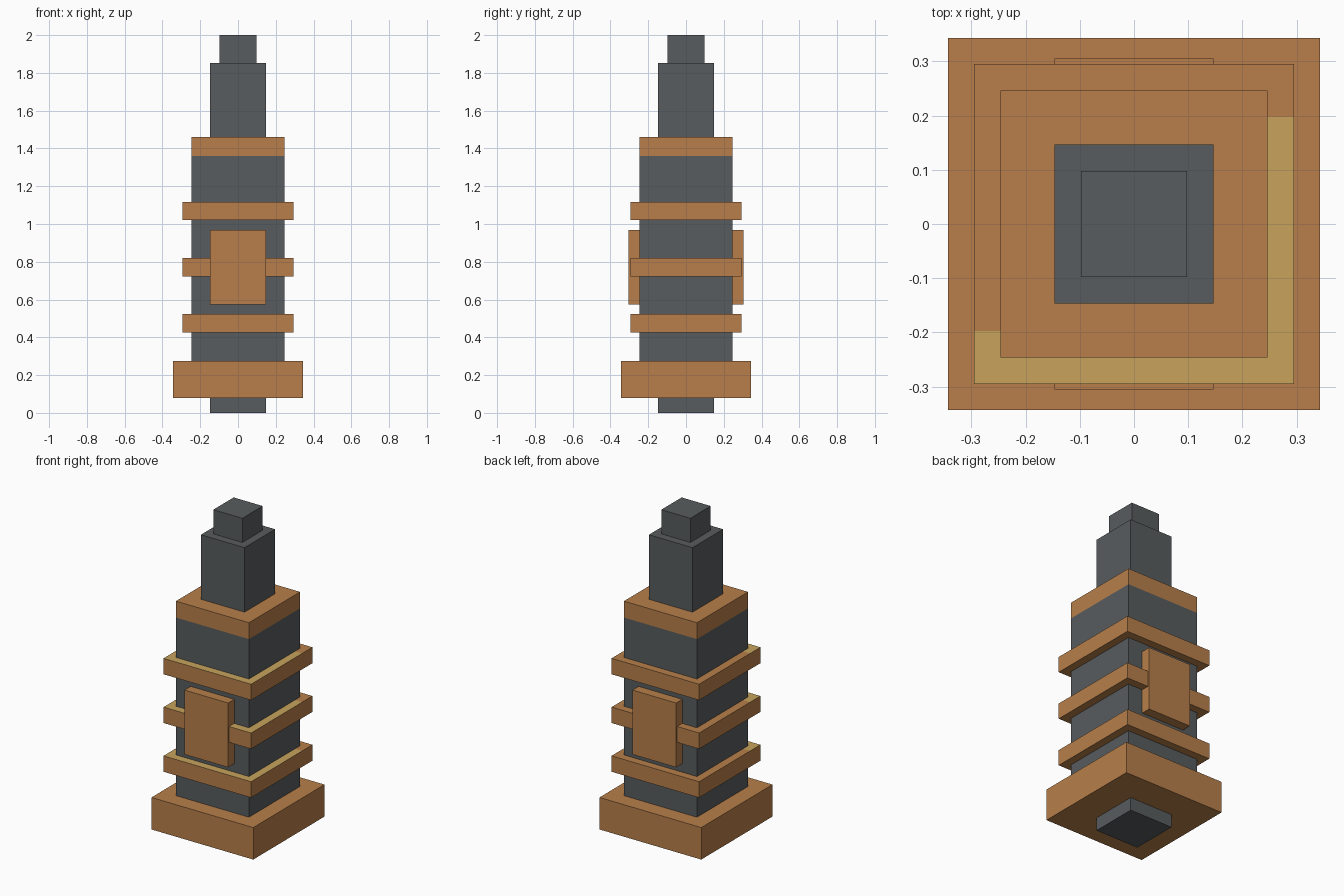
import bpy
import bmesh
from mathutils import Vector

cube = bpy.data.objects.get("Cube")
if cube:
    bpy.data.objects.remove(cube, do_unlink=True)


def make_material(name, rgb):
    mat = bpy.data.materials.new(name)
    mat.use_nodes = True
    color = (*rgb, 1.0)
    mat.diffuse_color = color
    mat.node_tree.nodes["Principled BSDF"].inputs["Base Color"].default_value = color
    return mat


STEEL = make_material("dark grey steel", (0.098, 0.107, 0.112))
COPPER = make_material("copper", (0.479, 0.212, 0.069))
GOLD = make_material("pale gold", (0.578, 0.371, 0.107))


def box(name, half_x, y_range, z_range, *materials, paint=None):
    """Box centred on x; paint may cut the mesh and recolour faces."""
    bm = bmesh.new()
    bmesh.ops.create_cube(bm, size=1)
    (y0, y1), (z0, z1) = y_range, z_range
    bmesh.ops.scale(bm, vec=(half_x * 2, y1 - y0, z1 - z0), verts=bm.verts)
    bmesh.ops.translate(bm, vec=(0, (y0 + y1) / 2, (z0 + z1) / 2), verts=bm.verts)
    if paint:
        paint(bm)
    mesh = bpy.data.meshes.new(name)
    bm.to_mesh(mesh)
    bm.free()
    for mat in materials:
        mesh.materials.append(mat)
    obj = bpy.data.objects.new(name, mesh)
    bpy.context.collection.objects.link(obj)
    return obj


def square_block(name, half, z0, z1, *materials, paint=None):
    return box(name, half, (-half, half), (z0, z1), *materials, paint=paint)


def gild_top(bm):
    """Gold on the front and left stretches of the upper face."""
    for point, normal in (((0, -0.197, 0), (0, 1, 0)),
                          ((0, 0.197, 0), (0, 1, 0)),
                          ((0, 0, 0), (1, 0, 0))):
        bmesh.ops.bisect_plane(bm, geom=bm.verts[:] + bm.edges[:] + bm.faces[:],
                               plane_co=Vector(point), plane_no=Vector(normal))
    bm.normal_update()
    for face in bm.faces:
        c = face.calc_center_median()
        if face.normal.z > 0.9 and (c.y < -0.197 or (c.x > 0 and c.y < 0.197)):
            face.material_index = 1


# Central stack
square_block("bottom_peg", 0.147, 0, 0.08, STEEL)
square_block("base_block", 0.343, 0.08, 0.275, COPPER)
square_block("main_body", 0.246, 0.275, 1.36, STEEL)
square_block("top_collar", 0.246, 1.36, 1.46, COPPER)
square_block("neck", 0.147, 1.46, 1.853, STEEL)
square_block("tip", 0.098, 1.853, 2.0, STEEL)

# Bands around the body
for name, z in (("lower", 0.426), ("middle", 0.723), ("upper", 1.02)):
    square_block(name + "_band", 0.295, z, z + 0.097, COPPER, GOLD, paint=gild_top)

# Plates on the front and back
box("front_plate", 0.147, (-0.305, -0.24), (0.575, 0.967), COPPER)
box("back_plate", 0.147, (0.24, 0.305), (0.575, 0.967), COPPER)
